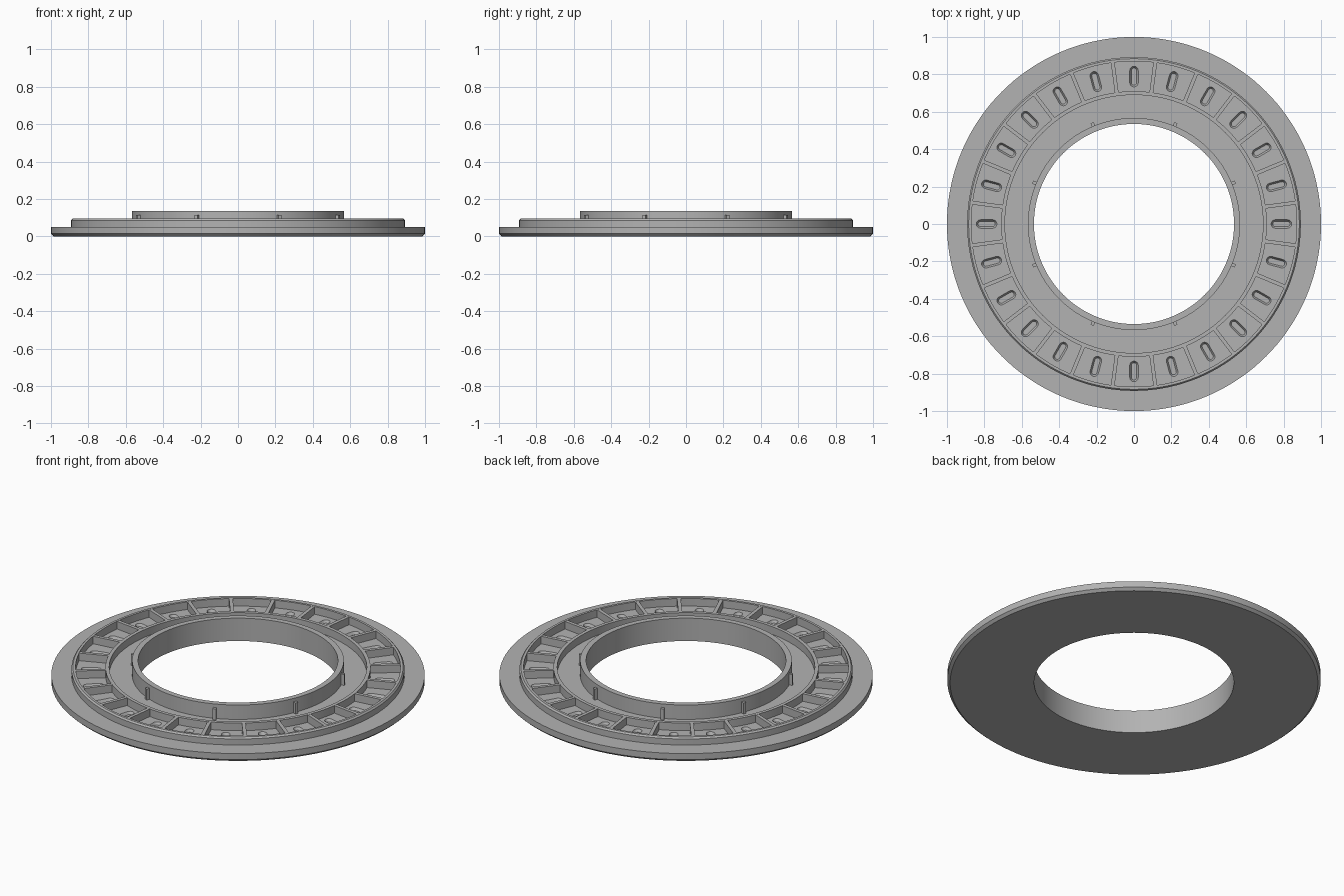
import bpy, bmesh, math
from mathutils import Matrix, Vector

if "Cube" in bpy.data.objects:
    bpy.data.objects.remove(bpy.data.objects["Cube"])

POCKETS = 24
PINS = 8
SEG = 144
FLOOR = 0.05

grey = bpy.data.materials.new("plain grey")
grey.diffuse_color = (0.45, 0.45, 0.45, 1)
grey.use_nodes = True
grey.node_tree.nodes["Principled BSDF"].inputs["Base Color"].default_value = grey.diffuse_color


def make_object(name, bm):
    bmesh.ops.recalc_face_normals(bm, faces=bm.faces)
    mesh = bpy.data.meshes.new(name)
    bm.to_mesh(mesh)
    bm.free()
    mesh.materials.append(grey)
    obj = bpy.data.objects.new(name, mesh)
    bpy.context.collection.objects.link(obj)
    return obj


def lathe(name, profile):
    """Closed ring from a closed (radius, height) outline."""
    bm = bmesh.new()
    loops = []
    for i in range(SEG):
        a = 2 * math.pi * i / SEG
        loops.append([bm.verts.new((r * math.cos(a), r * math.sin(a), z)) for r, z in profile])
    n = len(profile)
    for i in range(SEG):
        p, q = loops[i], loops[(i + 1) % SEG]
        for j in range(n):
            k = (j + 1) % n
            bm.faces.new((p[j], q[j], q[k], p[k]))
    return make_object(name, bm)


def boxes(name, count, start, r0, r1, width, z0, z1):
    """Radial blocks repeated around the ring."""
    bm = bmesh.new()
    for i in range(count):
        turn = Matrix.Rotation(start + 2 * math.pi * i / count, 4, 'Z')
        place = Matrix.Translation(((r0 + r1) / 2, 0, (z0 + z1) / 2))
        size = Matrix.Diagonal((r1 - r0, width, z1 - z0, 1))
        bmesh.ops.create_cube(bm, size=1, matrix=turn @ place @ size)
    return make_object(name, bm)


def stadium(r0, r1, half, z, steps=8):
    """Rounded slot outline lying along the x axis."""
    pts = []
    for cx, a0 in ((r1 - half, -math.pi / 2), (r0 + half, math.pi / 2)):
        for i in range(steps + 1):
            a = a0 + math.pi * i / steps
            pts.append(Vector((cx + half * math.cos(a), half * math.sin(a), z)))
    return pts


# Stepped ring body: flange, pocket walls, trough and central collar
body = lathe("ring_body", [
    (0.535, 0.0), (0.985, 0.0), (1.0, 0.014), (1.0, FLOOR),
    (0.892, FLOOR), (0.892, 0.086), (0.884, 0.095),
    (0.87, 0.095), (0.87, FLOOR), (0.71, FLOOR), (0.71, 0.095),
    (0.69, 0.095), (0.69, FLOOR), (0.567, FLOOR), (0.567, 0.135),
    (0.535, 0.135)])

# Shallow rounded slots sunk into the pocket floors
bm = bmesh.new()
for i in range(POCKETS):
    turn = Matrix.Rotation(2 * math.pi * i / POCKETS, 4, 'Z')
    low = [bm.verts.new(turn @ p) for p in stadium(0.742, 0.834, 0.014, FLOOR - 0.015)]
    mid = [bm.verts.new(turn @ p) for p in stadium(0.733, 0.843, 0.023, FLOOR)]
    top = [bm.verts.new(turn @ p) for p in stadium(0.733, 0.843, 0.023, FLOOR + 0.02)]
    bm.faces.new(low)
    bm.faces.new(top)
    n = len(low)
    for a, b in ((low, mid), (mid, top)):
        for j in range(n):
            k = (j + 1) % n
            bm.faces.new((a[j], a[k], b[k], b[j]))
cutter = make_object("slot_cutter", bm)
cutter.hide_render = True
cutter.hide_viewport = True

cut = body.modifiers.new("slots", 'BOOLEAN')
cut.operation = 'DIFFERENCE'
cut.solver = 'EXACT'
cut.object = cutter
bpy.context.view_layer.objects.active = body
body.select_set(True)
bpy.ops.object.modifier_apply(modifier=cut.name)
bpy.ops.object.shade_smooth_by_angle(angle=math.radians(30))
bpy.data.objects.remove(cutter)

# Ribs dividing the pockets
boxes("pocket_ribs", POCKETS, math.pi / POCKETS, 0.705, 0.875, 0.02, FLOOR - 0.005, 0.0945)

# Small upright pins on the outside of the collar
boxes("collar_pins", PINS, math.pi / PINS, 0.56, 0.586, 0.018, FLOOR - 0.005, 0.115)
